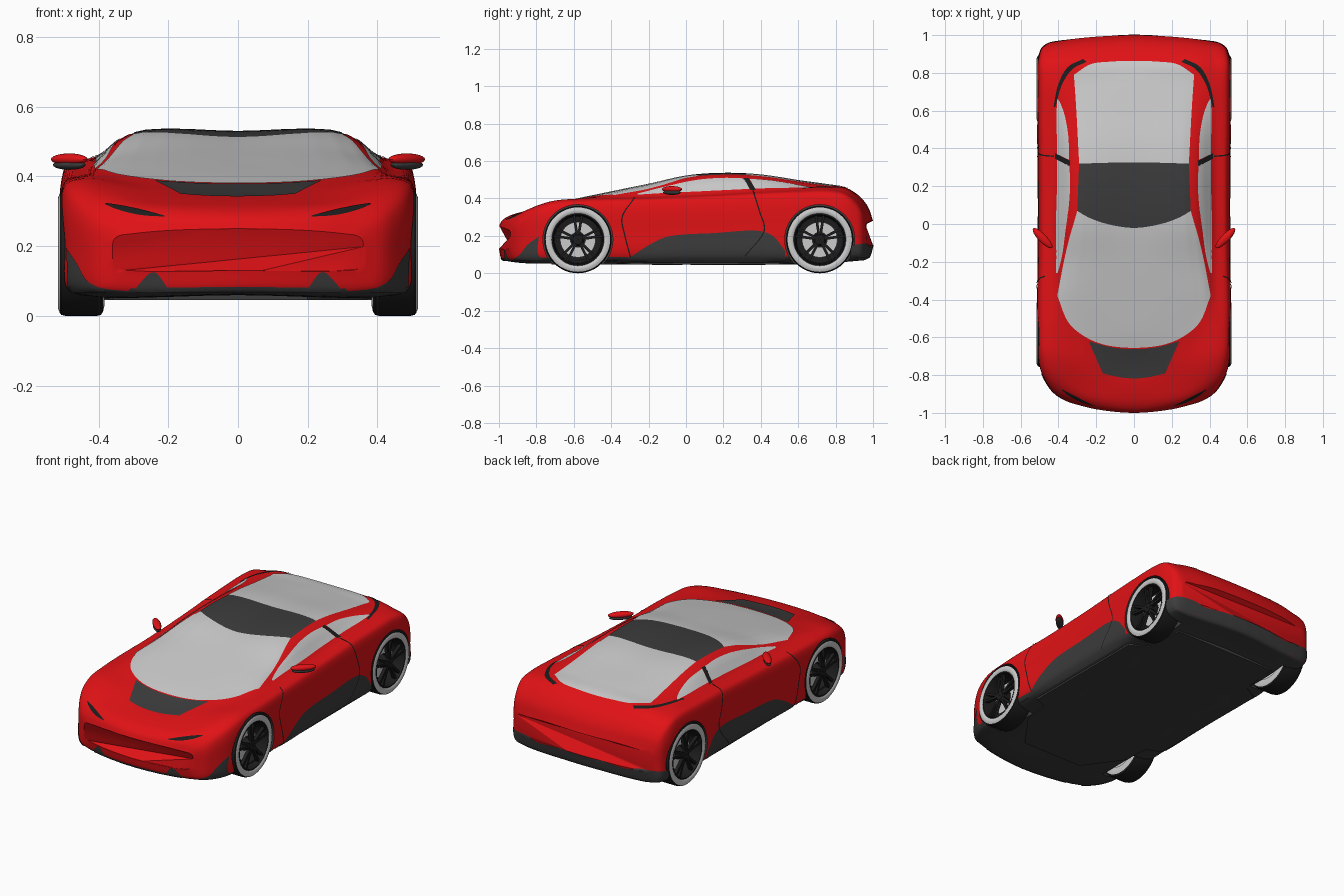
import bpy, bmesh
from math import pi, cos, sin
from mathutils import Vector, Matrix
from mathutils.bvhtree import BVHTree

if "Cube" in bpy.data.objects:
    bpy.data.objects.remove(bpy.data.objects["Cube"])


def material(name, col):
    m = bpy.data.materials.new(name)
    m.diffuse_color = (*col, 1)
    m.use_nodes = True
    m.node_tree.nodes["Principled BSDF"].inputs["Base Color"].default_value = m.diffuse_color
    return m


RED = material("red_paint", (0.75, 0.006, 0.008))
DARK = material("dark_trim", (0.045, 0.045, 0.045))
BLACK = material("black_rubber", (0.012, 0.012, 0.012))


def smooth(ob, angle=35):
    bpy.ops.object.select_all(action='DESELECT')
    ob.select_set(True)
    bpy.context.view_layer.objects.active = ob
    bpy.ops.object.shade_smooth_by_angle(angle=angle * pi / 180)


def finish(name, bm, mats=(), mirror=False):
    me = bpy.data.meshes.new(name)
    bm.to_mesh(me)
    bm.free()
    for m in mats:
        me.materials.append(m)
    ob = bpy.data.objects.new(name, me)
    bpy.context.collection.objects.link(ob)
    smooth(ob)
    if mirror:
        ob.modifiers.new("mirror", 'MIRROR').use_mirror_merge = False
    return ob


def spline(pts, n, closed=False):
    """Centripetal curve through points, n samples per segment."""
    p = [Vector(q) for q in pts]
    p = [p[-1]] + p + p[:2] if closed else [2 * p[0] - p[1]] + p + [2 * p[-1] - p[-2]]
    out = []
    for a, b, c, d in zip(p, p[1:], p[2:], p[3:]):
        t1 = (b - a).length ** 0.5 + 1e-5
        t2 = t1 + (c - b).length ** 0.5 + 1e-5
        t3 = t2 + (d - c).length ** 0.5 + 1e-5
        for i in range(n):
            t = t1 + (t2 - t1) * i / n
            a1 = a.lerp(b, t / t1)
            a2 = b.lerp(c, (t - t1) / (t2 - t1))
            a3 = c.lerp(d, (t - t2) / (t3 - t2))
            b1, b2 = a1.lerp(a2, t / t2), a2.lerp(a3, (t - t1) / (t3 - t1))
            out.append(b1.lerp(b2, (t - t1) / (t2 - t1)))
    return out if closed else out + [p[-2]]


# Body stations: y, half width, bottom z, belt x, belt z, roof edge x, roof edge z, centre z
STATIONS = [
    (-1.00, .36, .13, .31, .235, .20, .245, .25), (-.985, .415, .075, .35, .27, .22, .28, .28),
    (-.95, .45, .065, .38, .31, .24, .31, .305), (-.87, .49, .06, .42, .355, .25, .335, .33),
    (-.75, .508, .06, .44, .388, .26, .365, .352), (-.60, .512, .06, .44, .398, .32, .392, .393),
    (-.40, .512, .06, .43, .405, .37, .425, .435), (-.20, .507, .055, .43, .41, .345, .46, .475),
    (0.0, .505, .055, .43, .418, .325, .505, .513), (.20, .505, .055, .425, .428, .315, .52, .527),
    (.40, .507, .055, .425, .44, .315, .512, .522), (.60, .51, .06, .43, .447, .325, .485, .495),
    (.75, .51, .06, .43, .45, .33, .465, .475), (.86, .51, .07, .42, .435, .33, .452, .455),
    (.93, .50, .075, .40, .395, .32, .405, .41), (.975, .485, .08, .38, .345, .30, .35, .352),
    (1.0, .45, .15, .36, .27, .25, .28, .28)]


def ring(y, w, zb, gx, gz, rx, rz, cz):
    h = gz - zb
    half = [(0, cz), (rx, rz), (gx, gz), (w - .02, gz - .045 * h), (w - .004, gz - .15 * h),
            (w, zb + h / 2), (w - .008, zb + .08 * h), (w - .05, zb), (0, zb)]
    loop = half + [(-x, z) for x, z in half[-2:0:-1]]
    bow = .24 * max(0, -.5 - y) - .25 * max(0, y - .8)   # rounds nose and tail in plan
    return spline([(x, y + bow * (x / .5) ** 2, z) for x, z in loop], 5, True)


# Body shell
cols = [spline(c, 5) for c in zip(*[ring(*s) for s in STATIONS])]
bm = bmesh.new()
vs = [[bm.verts.new(p) for p in c] for c in cols]
for c, d in zip(vs, vs[1:] + vs[:1]):
    for i in range(len(c) - 1):
        bm.faces.new((c[i], c[i + 1], d[i + 1], d[i]))
bm.faces.new([c[0] for c in vs])
bm.faces.new([c[-1] for c in vs][::-1])
bmesh.ops.recalc_face_normals(bm, faces=bm.faces)
for f in bm.faces:
    f.material_index = int(f.normal.z < -.5)
tree = BVHTree.FromBMesh(bm)
body = finish("body_shell", bm, (RED, DARK))

# Wheel arches
WHEELS = (-.578, .715)
for y in WHEELS:
    for s in (-1, 1):
        bm = bmesh.new()
        bmesh.ops.create_cone(bm, cap_ends=True, segments=56, radius1=.187, radius2=.187, depth=.24,
                              matrix=Matrix.Translation((s * .49, y, .18)) @ Matrix.Rotation(pi / 2, 4, 'Y'))
        for f in bm.faces:
            f.material_index = 1
        cutter = finish("arch_cutter", bm, (RED, DARK))
        mod = body.modifiers.new("arch", 'BOOLEAN')
        mod.operation, mod.solver, mod.object = 'DIFFERENCE', 'EXACT', cutter
        bpy.context.view_layer.objects.active = body
        bpy.ops.object.modifier_apply(modifier=mod.name)
        bpy.data.objects.remove(cutter)
smooth(body)

VIEWS = {'top': (lambda a, b: (a, b, 2), (0, 0, -1)), 'side': (lambda a, b: (2, a, b), (-1, 0, 0)),
         'front': (lambda a, b: (a, -2, b), (0, 1, 0)), 'back': (lambda a, b: (a, 2, b), (0, -1, 0))}


def panel(name, view, curves, mat=None, mirror=False, n=8, m=8, lift=.003):
    """Surface panel between 2D curves, laid onto the body from one view."""
    start, ray = VIEWS[view]
    ray = Vector(ray)
    rows = [spline(c, n) for c in curves]
    bm = bmesh.new()
    grid = []
    for c in zip(*rows):
        line = []
        for p in spline(c, m):
            hit, nor, _, _ = tree.ray_cast(Vector(start(p.x, p.y)), ray)
            line.append(bm.verts.new(hit + nor * lift) if hit else None)
        grid.append(line)
    for c, d in zip(grid, grid[1:]):
        for i in range(len(c) - 1):
            q = (c[i], c[i + 1], d[i + 1], d[i])
            if all(q):
                f = bm.faces.new(q)
                f.normal_update()
                if f.normal.dot(ray) > 0:
                    f.normal_flip()
    return finish(name, bm, [mat] if mat else [], mirror)


def sym(half):
    """Complete a curve given from its left end to the centre."""
    return half + [(-x, y) for x, y in half[-2::-1]]


# Glass, roof and hood panels
roof_front = sym([(-.30, .07), (-.24, .035), (-.14, 0), (0, -.02)])
roof_rear = sym([(-.29, .32), (-.2, .322), (-.1, .325), (0, .325)])
panel("windshield", 'top', [sym([(-.405, -.38), (-.34, -.53), (-.2, -.625), (0, -.655)]),
                            sym([(-.355, -.13), (-.28, -.2), (-.17, -.27), (0, -.29)]), roof_front], m=12)
panel("roof_panel", 'top', [roof_front, roof_rear], DARK, m=16)
panel("rear_window", 'top', [roof_rear, sym([(-.305, .6), (-.21, .61), (-.1, .61), (0, .61)]),
                             sym([(-.318, .79), (-.23, .845), (-.1, .86), (0, .863)])], m=12)
panel("hood_panel", 'top', [sym([(-.24, -.62), (-.12, -.652), (0, -.662)]),
                            sym([(-.165, -.79), (-.08, -.81), (0, -.817)])], DARK)
panel("rear_window_trim", 'top', [[(.425, .62), (.40, .74), (.35, .83), (.27, .872)],
                                  [(.415, .62), (.38, .74), (.325, .82), (.25, .858)]], BLACK, True)
panel("side_window", 'side', [[(-.26, .424), (-.1, .464), (.05, .496), (.2, .508), (.31, .505)],
                              [(-.26, .418), (-.1, .428), (.05, .435), (.2, .442), (.34, .449)]], None, True)
panel("quarter_window", 'side', [[(.34, .503), (.45, .495), (.57, .476), (.66, .459)],
                                 [(.37, .450), (.45, .453), (.57, .455), (.66, .457)]], None, True)
panel("window_pillar", 'side', [[(.305, .506), (.325, .475), (.345, .443)],
                                [(.335, .506), (.355, .475), (.375, .443)]], BLACK, True)

# Trim on sides, nose and tail
panel("side_skirt", 'side', [[(-.3, .085), (-.2, .15), (-.1, .195), (.15, .215), (.4, .225), (.47, .195), (.53, .12)],
                             [(x, .062) for x in (-.3, -.2, -.1, .15, .37, .44, .53)]], DARK, True)
panel("headlight", 'front', [[(.21, .286), (.28, .304), (.34, .316), (.38, .322)],
                             [(.21, .283), (.28, .288), (.34, .302), (.38, .318)]], BLACK, True)
panel("front_lip", 'front', [sym([(-.21, .082), (-.1, .083), (0, .083)]),
                             sym([(-.21, .068), (-.1, .068), (0, .068)])], DARK)
panel("front_intake", 'front', [[(.2, .078), (.235, .124), (.25, .124), (.29, .084)],
                                [(x, .068) for x in (.2, .235, .25, .29)]], DARK, True)
panel("front_corner_trim", 'front', [[(.38, .075), (.43, .1), (.46, .15), (.49, .195)],
                                     [(x, .068) for x in (.38, .43, .46, .485)]], DARK, True)
panel("rear_bumper", 'back', [sym([(-.46, .16), (-.36, .155), (-.3, .14), (-.15, .15), (0, .15)]),
                              sym([(-.46, .086), (-.36, .084), (-.3, .083), (-.15, .083), (0, .083)])], DARK)
panel("rear_corner_trim", 'side', [[(.885, .15), (.92, .155), (.955, .16)],
                                   [(.875, .083), (.92, .085), (.95, .088)]], DARK, True)
for name, path in (("door_front_seam", [(-.28, .40), (-.345, .3), (-.33, .2), (-.3, .085)]),
                   ("door_rear_seam", [(.355, .44), (.39, .33), (.415, .23), (.31, .09)])):
    panel(name, 'side', [path, [(a + .007, b) for a, b in path]], BLACK, True, m=2, lift=.004)

# Floor pan
bm = bmesh.new()
plan = [(.2, -.72), (.36, -.5), (.37, -.34), (.46, -.3), (.46, .5), (.36, .56), (.34, .8)]
plan += [(-x, y) for x, y in plan[::-1]]
floor = bm.faces.new([bm.verts.new((x, y, .046)) for x, y in plan])
ext = bmesh.ops.extrude_face_region(bm, geom=[floor])
bmesh.ops.translate(bm, verts=[v for v in ext['geom'] if isinstance(v, bmesh.types.BMVert)], vec=(0, 0, .03))
bmesh.ops.recalc_face_normals(bm, faces=bm.faces)
finish("floor_pan", bm, [DARK])

# Mirrors
for name, size, mat, z in (("mirror_cap", (.072, .022, .017), RED, .449), ("mirror_base", (.064, .02, .014), DARK, .433)):
    bm = bmesh.new()
    bmesh.ops.create_uvsphere(bm, u_segments=24, v_segments=12, radius=1,
                              matrix=Matrix.Translation((.484, -.075, z)) @ Matrix.Rotation(.8, 4, 'Z')
                              @ Matrix.Diagonal((*size, 1)))
    finish(name, bm, [mat], True)


def lathe(name, y, profile, mat=None, n=48):
    """Spin (radius, x) profile about a wheel axle."""
    bm = bmesh.new()
    rings = [[bm.verts.new((x, y + r * cos(2 * pi * i / n), .18 + r * sin(2 * pi * i / n)))
              for i in range(n)] for r, x in profile]
    for a, b in zip(rings, rings[1:]):
        for i in range(n):
            bm.faces.new((a[i - 1], b[i - 1], b[i], a[i]))
    finish(name, bm, [mat] if mat else [], True)


# Wheels
for end, y in zip(("front", "rear"), WHEELS):
    lathe(end + "_tread", y, [(.168, .387), (.177, .393), (.18, .405), (.18, .495), (.177, .507), (.172, .511)], BLACK)
    lathe(end + "_sidewall", y, [(.172, .511), (.16, .516), (.147, .515), (.14, .51)])
    lathe(end + "_rim", y, [(.14, .51), (.134, .511), (.129, .5), (.125, .43), (.1, .425), (.002, .425)], BLACK)
    lathe(end + "_inner_wheel", y, [(.168, .387), (.15, .383), (.125, .387), (.118, .41), (.06, .41), (.05, .395), (.002, .395)])
    lathe(end + "_brake_disc", y, [(.095, .43), (.095, .455), (.04, .455)])
    lathe(end + "_hub", y, [(.034, .43), (.034, .495), (.026, .503), (.002, .503)], BLACK)
    bm = bmesh.new()
    for k in range(5):
        for s in (-1, 1):
            bmesh.ops.create_cube(bm, size=1, matrix=Matrix.Translation((.492, y, .18))
                                  @ Matrix.Rotation(2 * pi * k / 5 + s * .16, 4, 'X')
                                  @ Matrix.Translation((0, 0, .079)) @ Matrix.Diagonal((.02, .014, .108, 1)))
    finish(end + "_spokes", bm, [BLACK], True)
